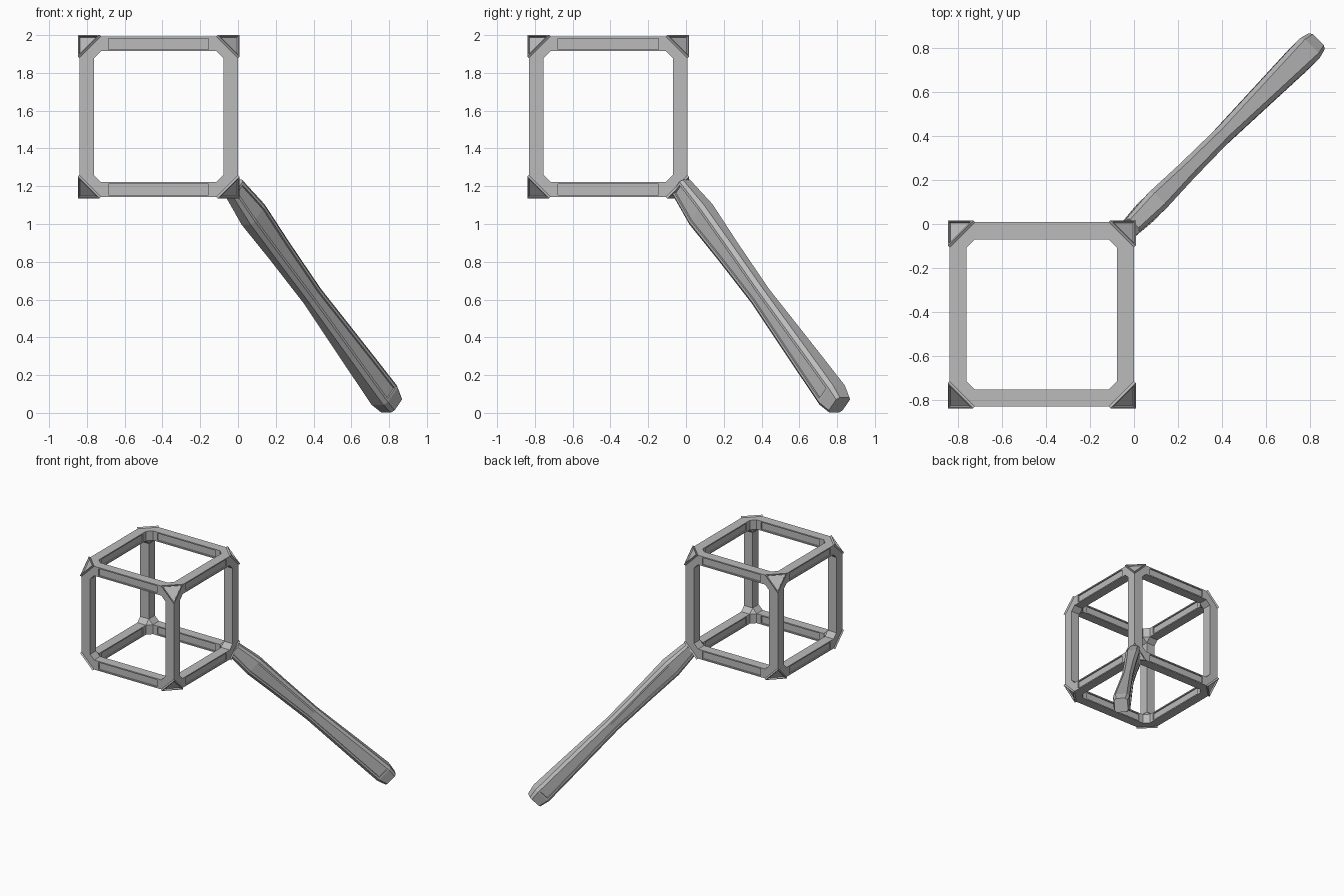
import bpy, bmesh
from mathutils import Vector
from itertools import product

if "Cube" in bpy.data.objects:
    bpy.data.objects.remove(bpy.data.objects["Cube"])

mat = bpy.data.materials.new("grey metal")
mat.diffuse_color = (0.5, 0.5, 0.5, 1)
mat.use_nodes = True
mat.node_tree.nodes["Principled BSDF"].inputs["Base Color"].default_value = mat.diffuse_color

LO = Vector((-0.84, -0.832, 1.144))   # frame bounds
HI = Vector((0.0, 0.008, 1.993))
B, C = 0.078, 0.115                   # beam thickness, corner block reach


def finish(bm, name):
    bmesh.ops.recalc_face_normals(bm, faces=bm.faces[:])
    me = bpy.data.meshes.new(name)
    bm.to_mesh(me)
    bm.free()
    me.materials.append(mat)
    ob = bpy.data.objects.new(name, me)
    bpy.context.collection.objects.link(ob)


def corner(s):
    # hull of three beam ends: truncated outer corner and braced inner corner
    o = Vector([HI[i] if s[i] else LO[i] for i in range(3)])
    inward = Vector([-1 if v else 1 for v in s])
    bm = bmesh.new()
    for a in range(3):
        for u, v in product((0, B), repeat=2):
            p = [0, 0, 0]
            p[a], p[(a + 1) % 3], p[(a + 2) % 3] = C, u, v
            bm.verts.new(o + Vector([p[i] * inward[i] for i in range(3)]))
    bmesh.ops.convex_hull(bm, input=bm.verts[:])
    bmesh.ops.dissolve_limit(bm, angle_limit=0.02, verts=bm.verts[:], edges=bm.edges[:])
    bmesh.ops.recalc_face_normals(bm, faces=bm.faces[:])
    n = -inward.normalized()
    face = max(bm.faces, key=lambda f: f.normal.dot(n))
    # raised triangular plate with a sunk middle
    face = bmesh.ops.extrude_discrete_faces(bm, faces=[face])["faces"][0]
    bmesh.ops.translate(bm, verts=face.verts[:], vec=n * 0.014)
    face.normal_update()
    bmesh.ops.inset_individual(bm, faces=[face], thickness=0.014)
    face = bmesh.ops.extrude_discrete_faces(bm, faces=[face])["faces"][0]
    bmesh.ops.translate(bm, verts=face.verts[:], vec=-n * 0.012)
    finish(bm, "frame_corner")


def beam(axis, su, sv):
    a, u, v = axis, (axis + 1) % 3, (axis + 2) % 3
    lo, hi = LO.copy(), HI.copy()
    lo[a] += C
    hi[a] -= C
    for k, s in ((u, su), (v, sv)):
        if s:
            lo[k] = HI[k] - B
        else:
            hi[k] = LO[k] + B
    bm = bmesh.new()
    bmesh.ops.create_cube(bm, size=1)
    for p in bm.verts:
        p.co = Vector([lo[i] if p.co[i] < 0 else hi[i] for i in range(3)])
    bmesh.ops.recalc_face_normals(bm, faces=bm.faces[:])
    # sunk panels on the upright sides of the level beams
    if axis != 2:
        k = 1 - axis
        for f in [f for f in bm.faces if abs(f.normal[k]) > 0.9]:
            n, mid = f.normal.copy(), f.calc_center_median()
            bmesh.ops.inset_individual(bm, faces=[f], thickness=0.014)
            for p in f.verts:
                p.co[a] += 0.03 if p.co[a] < mid[a] else -0.03
            f2 = bmesh.ops.extrude_discrete_faces(bm, faces=[f])["faces"][0]
            bmesh.ops.translate(bm, verts=f2.verts[:], vec=-n * 0.01)
    finish(bm, "frame_beam")


for s in product((0, 1), repeat=3):
    corner(s)
for axis in range(3):
    for su, sv in product((0, 1), repeat=2):
        beam(axis, su, sv)

# handle: eight-sided loft running diagonally down from one corner
start, end = Vector((-0.025, -0.025, 1.195)), Vector((0.812, 0.812, 0.042))
d = (end - start).normalized()
side = Vector((1, -1, 0)).normalized()
up = side.cross(d).normalized()
# position along the handle, half width, half depth, corner cut
sections = [(0.0, 0.042, 0.055, 0.015), (0.125, 0.054, 0.075, 0.02),
            (0.29, 0.046, 0.066, 0.02), (0.5, 0.042, 0.057, 0.02),
            (0.81, 0.057, 0.068, 0.02), (0.955, 0.064, 0.072, 0.02),
            (1.0, 0.052, 0.056, 0.016)]
bm = bmesh.new()
rings = []
for t, w, h, c in sections:
    pts = [(w, h - c), (w - c, h), (c - w, h), (-w, h - c),
           (-w, c - h), (c - w, -h), (w - c, -h), (w, c - h)]
    o = start.lerp(end, t)
    rings.append([bm.verts.new(o + side * x + up * y) for x, y in pts])
bm.faces.new(rings[0])
bm.faces.new(rings[-1])
grooves = {3: [], 7: []}
for r, (a, b) in enumerate(zip(rings, rings[1:])):
    for i in range(8):
        j = (i + 1) % 8
        f = bm.faces.new((a[i], a[j], b[j], b[i]))
        if i in grooves and r < 5:
            grooves[i].append(f)
bmesh.ops.recalc_face_normals(bm, faces=bm.faces[:])
# long sunk strip on both sides
for strip in grooves.values():
    bmesh.ops.inset_region(bm, faces=strip, thickness=0.014, use_even_offset=True)
    bmesh.ops.inset_region(bm, faces=strip, thickness=0.001, depth=-0.01,
                           use_even_offset=True)
finish(bm, "handle")
